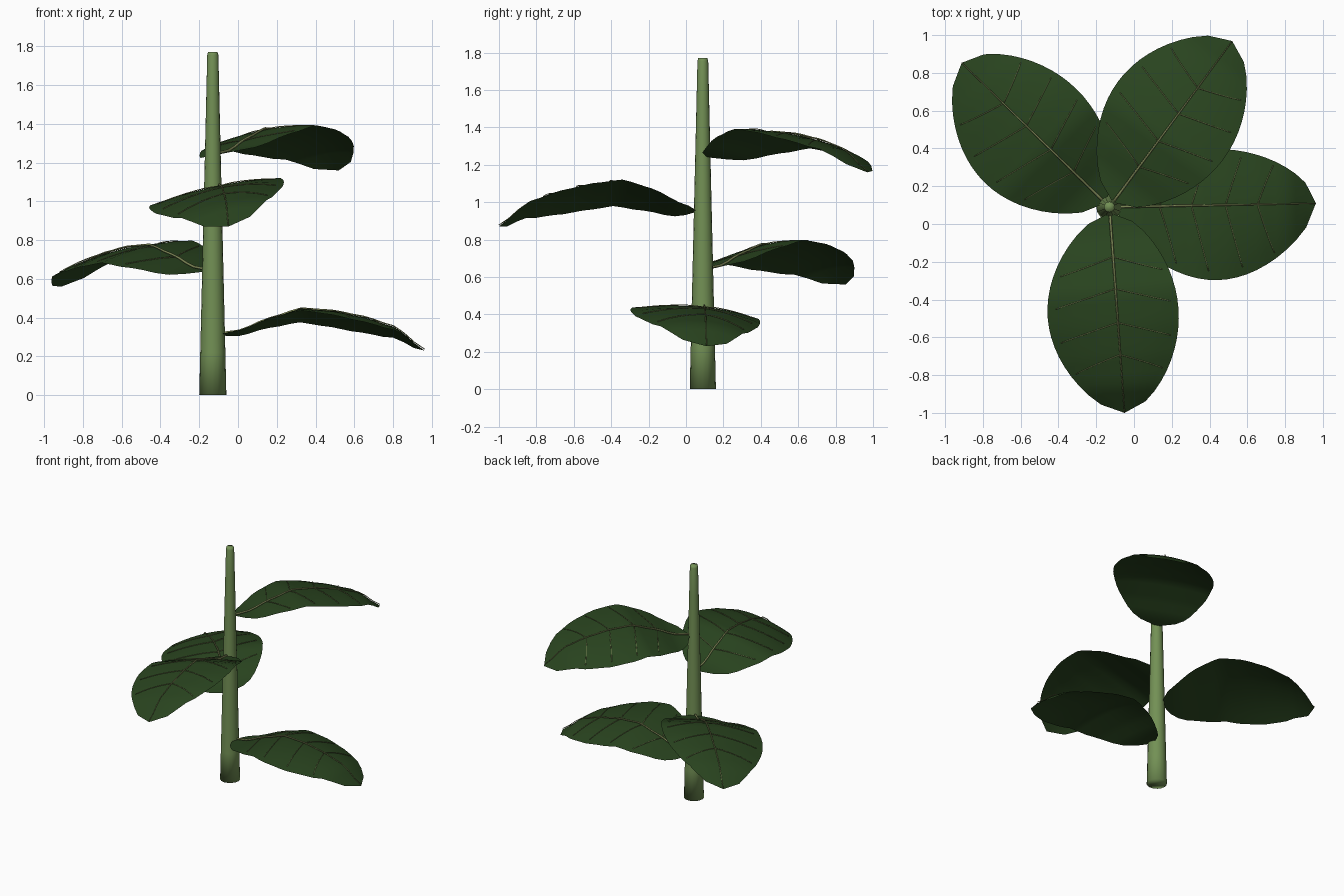
import bpy, bmesh, math
from mathutils import Vector, Matrix

if "Cube" in bpy.data.objects:
    bpy.data.objects.remove(bpy.data.objects["Cube"])

CX, CY = -0.13, 0.09          # stem axis
LENGTH = 1.093                # axis to leaf tip
HALF_W = 0.347


def material(name, rgb):
    m = bpy.data.materials.new(name)
    m.diffuse_color = (*rgb, 1)
    m.use_nodes = True
    m.node_tree.nodes["Principled BSDF"].inputs["Base Color"].default_value = m.diffuse_color
    return m


STEM = material("stem green", (0.17, 0.28, 0.09))
LEAF = material("dark leaf green", (0.022, 0.057, 0.0135))
VEIN = material("vein olive", (0.20, 0.235, 0.09))


def add_object(name, bm, mat):
    me = bpy.data.meshes.new(name)
    bm.to_mesh(me)
    bm.free()
    me.materials.append(mat)
    for p in me.polygons:
        p.use_smooth = True
    ob = bpy.data.objects.new(name, me)
    bpy.context.collection.objects.link(ob)
    return ob


def tube(bm, pts, radii, sides):
    """Closed tube through pts; rings stand square to the path."""
    rings = []
    for k, p in enumerate(pts):
        d = (pts[min(k + 1, len(pts) - 1)] - pts[max(k - 1, 0)]).normalized()
        ref = Vector((0, 0, 1)) if abs(d.z) < 0.9 else Vector((1, 0, 0))
        u = d.cross(ref).normalized()
        v = d.cross(u)
        rings.append([bm.verts.new(p + radii[k] * (math.cos(a) * u + math.sin(a) * v))
                      for a in (2 * math.pi * i / sides for i in range(sides))])
    for r0, r1 in zip(rings, rings[1:]):
        for i in range(sides):
            j = (i + 1) % sides
            bm.faces.new((r0[i], r0[j], r1[j], r1[i]))
    bm.faces.new(rings[0])
    bm.faces.new(rings[-1])
    bmesh.ops.recalc_face_normals(bm, faces=bm.faces)


# Midrib height along the leaf
ARCH = [(0, 0), (.1, .015), (.25, .08), (.4, .13), (.55, .12), (.7, .09), (.85, .04), (1, -.08)]


def arch(s):
    for (a, za), (b, zb) in zip(ARCH, ARCH[1:]):
        if s <= b:
            f = (s - a) / (b - a)
            f = f * f * (3 - 2 * f) * 0.4 + f * 0.6
            return za + (zb - za) * f
    return ARCH[-1][1]


def half_width(s):
    return HALF_W * max(math.sin(math.pi * s), 0) ** 0.58


def make_leaf(name, angle, z, roll, droop, skew):
    place = Matrix.Translation((CX, CY, z)) @ Matrix.Rotation(math.radians(angle), 4, 'Z')

    def surf(s, t, lift=0.0):
        w = half_width(s) * t
        bend = math.sin(math.pi * s)
        sag = droop * t * t * math.sin(math.pi * s ** 1.6)
        return place @ Vector((0.03 + (LENGTH - 0.03) * s, w + skew * bend * abs(t),
                               arch(s) + roll * w - sag + lift))

    # blade: one smooth sheet
    bm = bmesh.new()
    n, m = 20, 10
    grid = [[bm.verts.new(surf(i / n, 2 * j / m - 1)) for j in range(m + 1)] for i in range(n + 1)]
    for i in range(n):
        for j in range(m):
            bm.faces.new((grid[i][j], grid[i + 1][j], grid[i + 1][j + 1], grid[i][j + 1]))
    bmesh.ops.remove_doubles(bm, verts=bm.verts, dist=0.0005)
    add_object(name + "_blade", bm, LEAF)

    # midrib and paired side veins
    bm = bmesh.new()
    tube(bm, [surf(k / 20, 0, 0.008) for k in range(21)],
         [0.0075 - 0.005 * k / 20 for k in range(21)], 6)
    for s0 in (0.22, 0.38, 0.55, 0.71):
        for side in (-1, 1):
            pts = [surf(s0 + 0.08 * k / 8, side * 0.88 * k / 8, 0.004) for k in range(9)]
            tube(bm, pts, [0.003 - 0.0001 * k for k in range(9)], 5)
    add_object(name + "_veins", bm, VEIN)


# Tapered stem
bm = bmesh.new()
heights = [0, 0.22, 0.44, 0.66, 0.88, 1.1, 1.32, 1.54, 1.755, 1.772]
radii = [0.070 - 0.0235 * h for h in heights]
radii[-1] = 0.024
tube(bm, [Vector((CX, CY, h)) for h in heights], radii, 16)
add_object("stem", bm, STEM)

# Four leaves spiralling up the stem: heading, height, roll, edge droop, sideways skew
make_leaf("lowest_leaf", 1, 0.31, -0.09, 0.05, -0.05)
make_leaf("second_leaf", 135.7, 0.64, -0.17, 0.045, 0.022)
make_leaf("third_leaf", -85.8, 0.95, 0.21, 0.045, -0.022)
make_leaf("top_leaf", 53.5, 1.24, -0.155, 0.045, 0.012)
